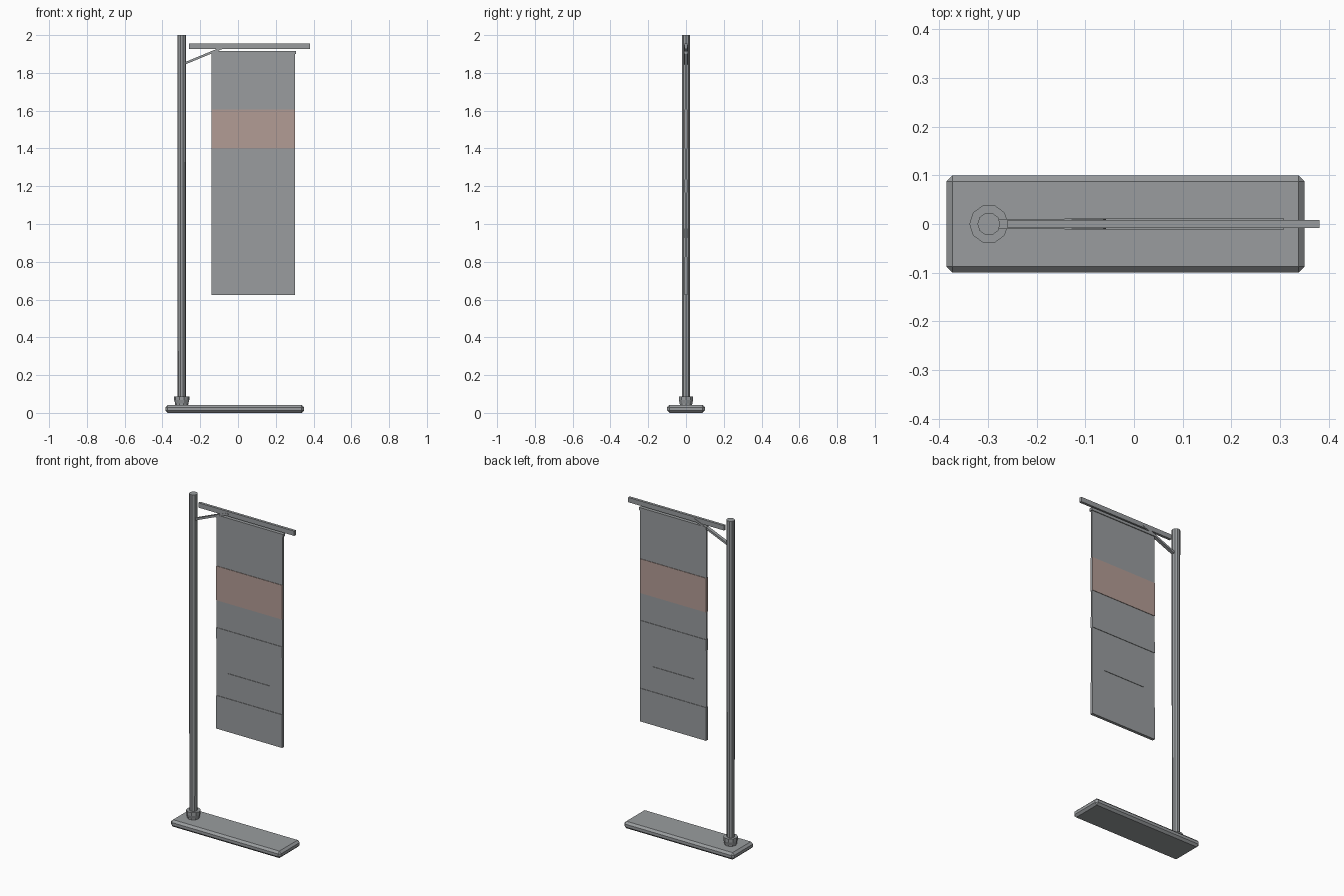
import bpy, bmesh, math
from mathutils import Vector

if "Cube" in bpy.data.objects:
    bpy.data.objects.remove(bpy.data.objects["Cube"])


def material(name, rgb):
    m = bpy.data.materials.new(name)
    m.use_nodes = True
    m.diffuse_color = (*rgb, 1)
    m.node_tree.nodes["Principled BSDF"].inputs["Base Color"].default_value = (*rgb, 1)
    return m


GREY = material("metal grey", (0.32, 0.335, 0.345))
CORAL = material("dusty coral", (0.45, 0.335, 0.30))


def add_object(name, bm, mat):
    bmesh.ops.recalc_face_normals(bm, faces=bm.faces[:])
    mesh = bpy.data.meshes.new(name)
    bm.to_mesh(mesh)
    bm.free()
    mesh.materials.append(mat)
    obj = bpy.data.objects.new(name, mesh)
    bpy.context.collection.objects.link(obj)
    return obj


def box(name, x, y, z, mat=GREY, bevel=0):
    """Box from (min, max) pairs, with an optional chamfer."""
    bm = bmesh.new()
    bmesh.ops.create_cube(bm, size=1)
    for v in bm.verts:
        v.co = Vector([(a + b) / 2 + c * (b - a) for (a, b), c in zip((x, y, z), v.co)])
    if bevel:
        bmesh.ops.bevel(bm, geom=bm.edges[:], offset=bevel, segments=1, affect='EDGES')
    return add_object(name, bm, mat)


def lathe(name, centre_x, profile, sides):
    """Closed solid of revolution from (radius, height) points."""
    bm = bmesh.new()
    rings = [[bm.verts.new((centre_x + r * math.cos(math.tau * i / sides),
                            r * math.sin(math.tau * i / sides), z))
              for i in range(sides)] for r, z in profile]
    for low, high in zip(rings, rings[1:]):
        for i in range(sides):
            j = (i + 1) % sides
            bm.faces.new((low[i], low[j], high[j], high[i]))
    bm.faces.new(rings[0])
    bm.faces.new(rings[-1])
    return add_object(name, bm, GREY)


# Foot, post and socket
POST_X = -0.298
box("base_plate", (-0.385, 0.35), (-0.1, 0.1), (0, 0.042), bevel=0.0125)
lathe("pole", POST_X, [(0.0225, 0.035), (0.0235, 2.0)], 10)
lathe("pole_socket", POST_X,
      [(0.034, 0.035), (0.035, 0.05), (0.04, 0.068), (0.04, 0.088)], 10)

# Arm and its diagonal brace
box("top_arm", (-0.26, 0.381), (-0.008, 0.008), (1.927, 1.956))
start, end = Vector((-0.282, 0, 1.85)), Vector((-0.06, 0, 1.942))
half = (end - start).length / 2
brace = box("arm_brace", (-half, half), (-0.01, 0.01), (-0.006, 0.006))
brace.location = (start + end) / 2
brace.rotation_euler.y = -math.atan2(end.z - start.z, end.x - start.x)

# Hanging rod and banner
BANNER_X = (-0.14, 0.302)
box("hanging_rod", (-0.143, 0.308), (-0.011, 0.011), (1.9, 1.917))
box("banner", BANNER_X, (-0.006, 0.006), (0.625, 1.917))

# Raised bands, proud of both banner faces
for name, x, z, mat in (
        ("coral_band", BANNER_X, (1.4, 1.607), CORAL),
        ("middle_band", BANNER_X, (1.168, 1.235), GREY),
        ("small_plate", (-0.062, 0.216), (0.925, 0.977), GREY),
        ("bottom_band", BANNER_X, (0.625, 0.825), GREY)):
    box(name, x, (-0.009, 0.009), z, mat)
